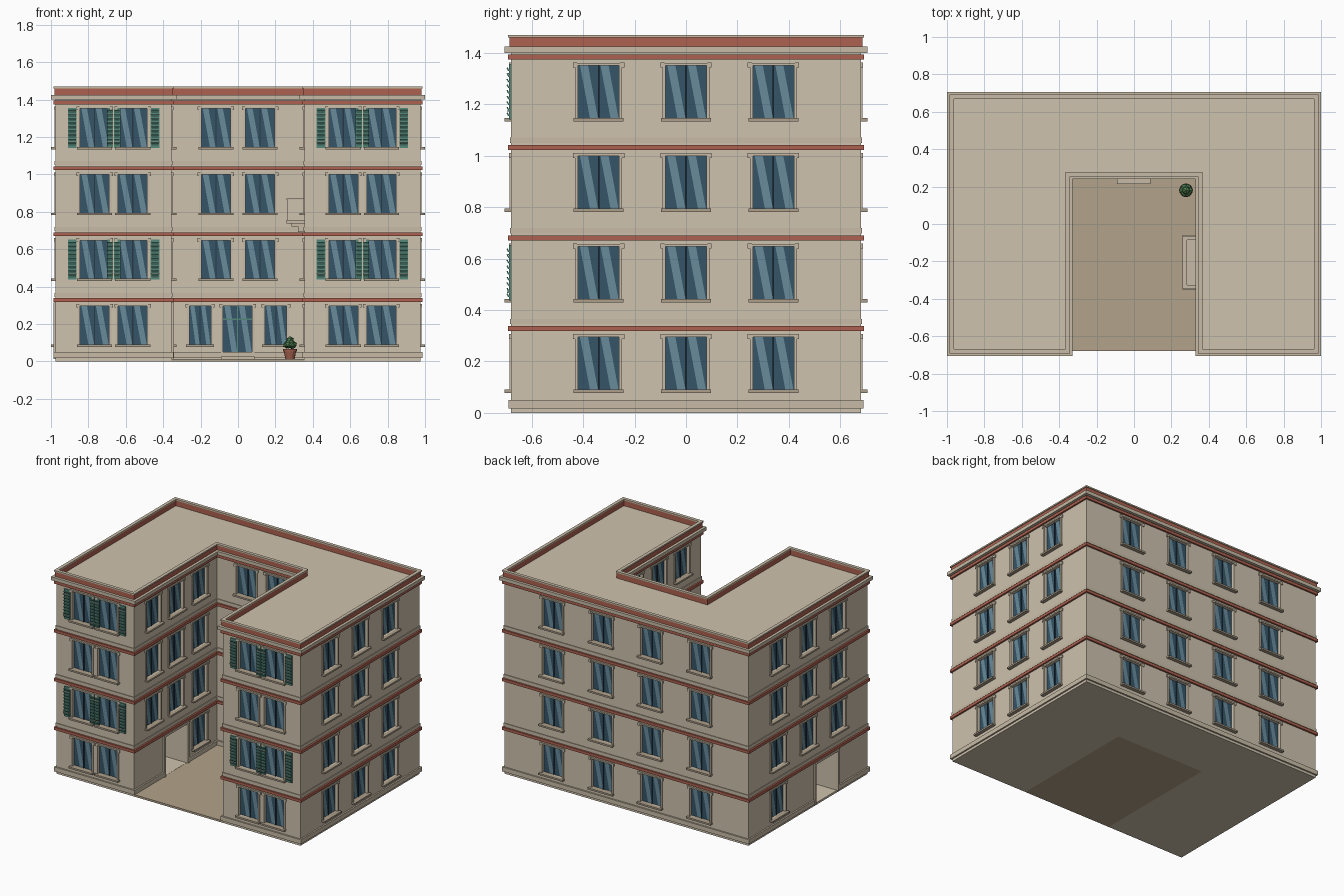
import bpy, bmesh, math, random
from mathutils import Matrix, Vector

if "Cube" in bpy.data.objects:
    bpy.data.objects.remove(bpy.data.objects["Cube"])

random.seed(3)
COL = {
    "wall": (0.62, 0.54, 0.42), "trim": (0.58, 0.50, 0.38), "sill": (0.42, 0.35, 0.26),
    "red": (0.42, 0.12, 0.08), "glass": (0.035, 0.09, 0.14), "glint": (0.14, 0.26, 0.33),
    "dark": (0.02, 0.04, 0.06), "teal": (0.09, 0.25, 0.20), "pale": (0.35, 0.50, 0.42),
    "floor": (0.45, 0.37, 0.26), "clay": (0.35, 0.11, 0.07), "leaf": (0.08, 0.22, 0.08),
}
MATS = {}
for n, c in COL.items():
    MATS[n] = bpy.data.materials.new(n)
    MATS[n].diffuse_color = (*c, 1)
PARTS = {}          # part name -> (bmesh, material)
I = Matrix.Identity(4)


def part(name, mat):
    return PARTS.setdefault(name, (bmesh.new(), mat))[0]


def box(name, mat, M, lo, hi, tilt=0):
    lo, hi = Vector(lo), Vector(hi)
    T = M @ Matrix.Translation((lo + hi) / 2) @ Matrix.Rotation(tilt, 4, 'X') @ Matrix.Diagonal((*(hi - lo), 1))
    bmesh.ops.create_cube(part(name, mat), size=1, matrix=T)


def outline(o):
    X, Y, c, b = .975 + o, .68 + o, .355 - o, .265 - o
    return [(-X, -Y), (-c, -Y), (-c, b), (c, b), (c, -Y), (X, -Y), (X, Y), (-X, Y)]


def ring(name, mat, z0, z1, o, i=-.004):
    # band that follows the U-shaped plan
    bm = part(name, mat)
    loops = [[bm.verts.new((x, y, z)) for x, y in outline(d)]
             for d, z in ((o, z0), (o, z1), (i, z1), (i, z0))]
    for k in range(4):
        a, b = loops[k], loops[(k + 1) % 4]
        for j in range(8):
            bm.faces.new((a[j], a[(j + 1) % 8], b[(j + 1) % 8], b[j]))


def place(x, y, deg):
    # local x runs along the wall, local -y points outwards
    return Matrix.Translation((x, y, 0)) @ Matrix.Rotation(math.radians(deg), 4, 'Z')


D = .02             # window recess


def surround(M, w, z, top, t=.012):
    for s in (-1, 1):
        u = s * (w + t) / 2
        box("window_surrounds", "trim", M, (u - t / 2, -.006, z), (u + t / 2, .003, top))
        e = s * (w / 2 + t)
        box("window_surrounds", "trim", M, (e - .008, -.009, top - .008), (e + .008, .003, top + .012))
    box("window_surrounds", "trim", M, (-w / 2 - t, -.007, top), (w / 2 + t, .003, top + .01))


def window(M, z, w=.155, h=.205, sill=True, frame="dark"):
    a = w / 2
    box("cutter", "wall", M, (-a, -.05, z), (a, D, z + h))
    box("window_glass", "glass", M, (-a, D - .003, z), (a, D + .001, z + h))
    box("window_mullions_" + frame, frame, M, (-.003, D - .009, z), (.003, D, z + h))
    bm = part("glass_reflections", "glint")
    for u in (-a, 0):
        pts = ((.6, .0), (1, .0), (.5, 1), (.1, 1))
        bm.faces.new([bm.verts.new(M @ Vector((u + p * a * .97, D - .004, z + q * h))) for p, q in pts])
    surround(M, w, z, z + h)
    if sill:
        box("window_sills", "sill", M, (-a - .017, -.025, z - .012), (a + .017, D, z))


def shutter(M, u0, u1, z, h=.215):
    box("shutters", "teal", M, (u0, -.008, z), (u1, .001, z + h))
    for k in range(9):
        zz = z + .02 + k * (h - .04) / 8
        box("shutter_slats", "teal", M, (u0 + .004, -.015, zz - .007), (u1 - .004, -.01, zz + .007), .5)
    for f in (.14, .82):
        box("shutter_straps", "pale", M, (u0, -.017, z + f * h), (u1, -.006, z + f * h + .005))


# floor bands, cornice and parapet
ring("plinth", "trim", .018, .05, .011)
for k in range(4):
    z = .352 * k
    ring("red_bands", "red", .318 + z, .338 + z, .012)
    if k < 3:
        ring("ledges", "trim", .345 + z, .366 + z, .005)
ring("cornice", "trim", 1.40, 1.425, .025)
ring("parapet", "red", 1.415, 1.462, .006, -.008)
ring("parapet_cap", "trim", 1.460, 1.47, .012, -.012)

# windows of every storey
for k in range(4):
    z = .09 + .352 * k
    for s in (-1, 1):
        for d in (-.102, .102):                                   # wing fronts
            window(place(s * .665 + d, -.68, 0), z)
        if k % 2:
            M = place(s * .665, -.68, 0)
            for u0, u1 in ((-.245, -.198), (-.036, -.002), (.002, .036), (.198, .245)):
                shutter(M, u0, u1, z - .005)
        for x in (.195, .59):                                     # back
            window(place(s * x, .68, 180), z, .16)
        for y in (-.34, 0, .34):                                  # outer sides
            if not (s < 0 and k == 0 and y < .1):
                window(place(s * .975, y, 90 * s), z, .16)
        for y in (-.46, -.2, .07):                                # courtyard sides
            if s < 0 and k == 0 and y < 0:
                continue
            if s > 0 and k == 2 and y == -.2:
                window(place(.355, y, -90), .757, .15, .242, False)
            else:
                window(place(s * .355, y, -90 * s), z)
        if k:                                                     # courtyard back
            window(place(s * .118, .265, 0), z)
        else:
            window(place(s * .203, .265, 0), z, .115)

# entrance door and step
M = place(-.002, .265, 0)
window(M, .05, .155, .245, False, "teal")
box("door_transom", "teal", M, (-.0775, D - .01, .222), (.0775, D, .23))
box("door_step", "trim", M, (-.09, -.05, .01), (.09, 0, .025))

# passage through the left wing
PY0, PY1 = -.33, -.08
for name in ("cutter", "plinth_cutter"):
    box(name, "wall", I, (-1.1, PY0, .015), (-.2, PY1, .30))
for x, deg in ((-.975, -90), (-.355, 90)):
    M, w = place(x, (PY0 + PY1) / 2, deg), (PY1 - PY0) / 2
    for s in (-1, 1):
        u = s * (w + .01)
        box("passage_surround", "trim", M, (u - .01, -.012, .012), (u + .01, .003, .30))
    box("passage_surround", "trim", M, (-w - .02, -.012, .30), (w + .02, .003, .316))

# courtyard floor
box("courtyard_floor", "floor", I, (-.355, -.68, 0), (.355, .265, .014))

# balcony on the right courtyard wall
M = place(.355, -.205, -90)
box("balcony_slab", "trim", M, (-.145, -.095, .738), (.145, 0, .755))
box("balcony_front", "wall", M, (-.135, -.09, .755), (.135, -.077, .862))
box("balcony_rail", "trim", M, (-.14, -.096, .862), (.14, -.072, .872))
for s in (-1, 1):
    u = s * .13
    box("balcony_sides", "wall", M, (u - .006, -.085, .755), (u + .006, 0, .862))
    box("balcony_rail", "trim", M, (u - .01, -.085, .862), (u + .01, 0, .872))
    box("balcony_brackets", "trim", M, (s * .1 - .01, -.07, .722), (s * .1 + .01, 0, .738))
    box("balcony_brackets", "trim", M, (s * .1 - .01, -.035, .692), (s * .1 + .01, 0, .722))

# potted shrub
for r0, r1, z0, z1 in ((.025, .033, .014, .055), (.037, .037, .052, .066)):
    bmesh.ops.create_cone(part("plant_pot", "clay"), cap_ends=True, segments=12, radius1=r0, radius2=r1,
                          depth=z1 - z0, matrix=Matrix.Translation((.278, .18, (z0 + z1) / 2)))
for k in range(7):
    a = k * 1.047
    r = .016 if k else 0
    p = (.278 + r * math.cos(a), .18 + r * math.sin(a), .088 + .006 * random.random() if k else .112)
    bmesh.ops.create_icosphere(part("shrub", "leaf"), subdivisions=1, radius=.023, matrix=Matrix.Translation(p))

# main U-shaped body
bm = part("building_body", "wall")
f = bm.faces.new([bm.verts.new((x, y, 0)) for x, y in outline(0)])
new = bmesh.ops.extrude_face_region(bm, geom=[f])["geom"]
bmesh.ops.translate(bm, vec=(0, 0, 1.42), verts=[v for v in new if isinstance(v, bmesh.types.BMVert)])

OBJ = {}
for name, (bm, mat) in PARTS.items():
    if name != "glass_reflections":
        bmesh.ops.recalc_face_normals(bm, faces=bm.faces)
    me = bpy.data.meshes.new(name)
    bm.to_mesh(me)
    bm.free()
    me.materials.append(MATS[mat])
    OBJ[name] = bpy.data.objects.new(name, me)
    bpy.context.collection.objects.link(OBJ[name])

# cut the recesses and the passage
for target, cutter in (("building_body", "cutter"), ("plinth", "plinth_cutter")):
    ob = OBJ[target]
    m = ob.modifiers.new("cut", 'BOOLEAN')
    m.object, m.operation, m.solver = OBJ[cutter], 'DIFFERENCE', 'EXACT'
    OBJ[cutter].hide_render = True
    bpy.context.view_layer.objects.active = ob
    bpy.ops.object.modifier_apply(modifier="cut")
    bpy.data.objects.remove(OBJ[cutter])

for m in bpy.data.materials:
    if m.users and not m.is_grease_pencil:
        m.use_nodes = True
        m.node_tree.nodes["Principled BSDF"].inputs["Base Color"].default_value = m.diffuse_color
